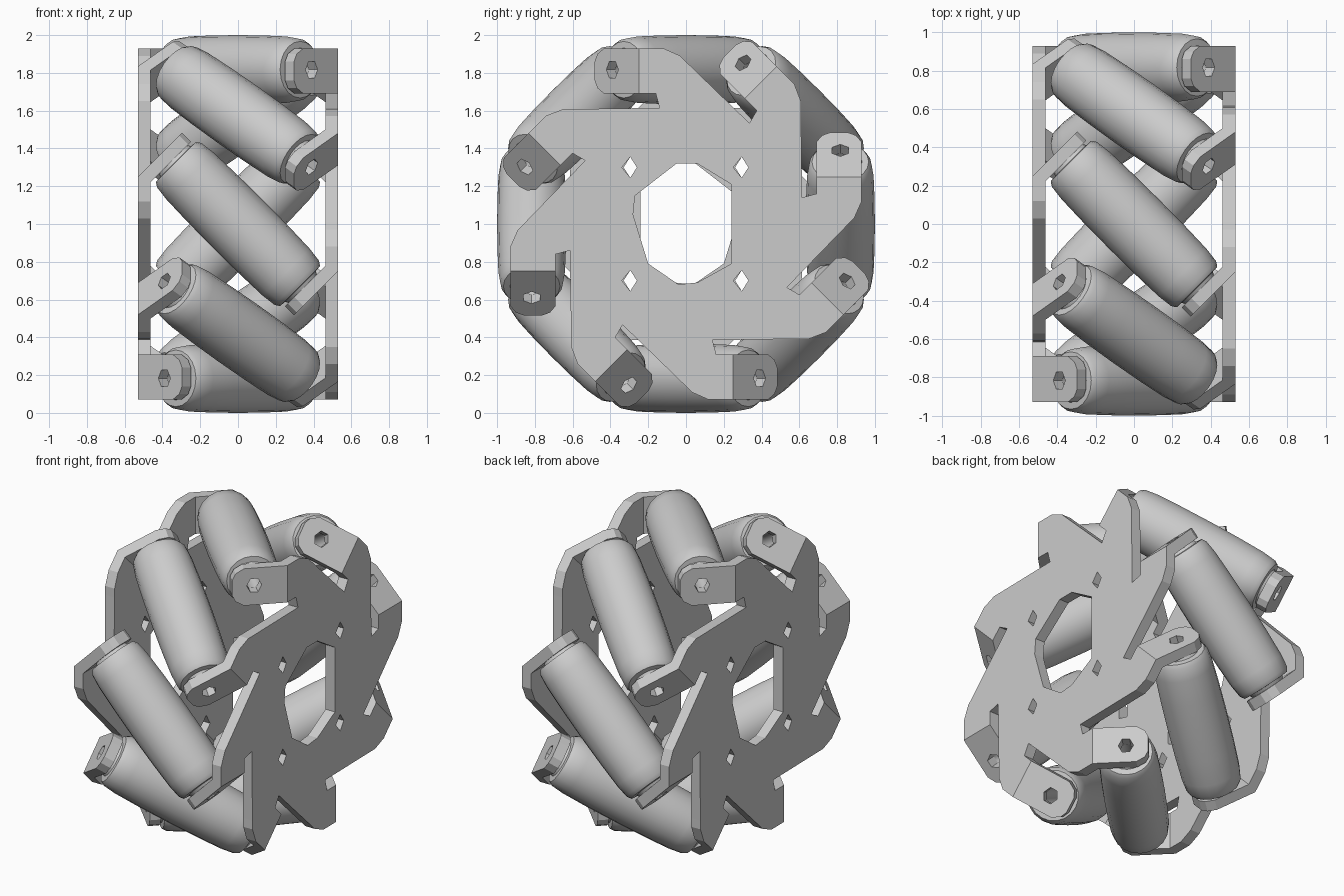
import bpy, bmesh
from math import sin, cos, pi, radians, sqrt
from mathutils import Matrix, Vector

if "Cube" in bpy.data.objects:
    bpy.data.objects.remove(bpy.data.objects["Cube"])

N = 8                      # rollers around the wheel
R = 0.817                  # radius of the roller centres
H = sqrt(0.5)
OUT, TH, BEND = 0.53, 0.067, 0.25


def sector(k):
    """Local (x, tangent, radial) frame of one roller station."""
    a = radians(45 * k)
    return Matrix(((1, 0, 0, 0),
                   (0, -sin(a), cos(a), 0),
                   (0, cos(a), sin(a), 1),
                   (0, 0, 0, 1)))


def prism(bm, ring_a, ring_b, skip=()):
    """Closed solid between two rings; skipped sides are left open for welding."""
    a = [bm.verts.new(p) for p in ring_a]
    b = [bm.verts.new(p) for p in ring_b]
    bm.faces.new(a)
    bm.faces.new(b[::-1])
    for i in range(len(a)):
        if i not in skip:
            j = (i + 1) % len(a)
            bm.faces.new((a[i], b[i], b[j], a[j]))


def make(name, bm):
    bmesh.ops.remove_doubles(bm, verts=bm.verts, dist=1e-4)
    bmesh.ops.recalc_face_normals(bm, faces=bm.faces)
    me = bpy.data.meshes.new(name)
    bm.to_mesh(me)
    bm.free()
    ob = bpy.data.objects.new(name, me)
    bpy.context.collection.objects.link(ob)
    return ob


# side plate: pinwheel outline with eight tabs bent inward by 45 degrees
bm = bmesh.new()
outer, inner, bends = [], [], []
bend_in = BEND - TH * (sqrt(2) - 1)
for k in range(N):
    m = sector(k)
    for i, (t, r) in enumerate([(-.01, .85), (.03, .89), (.12, .93), (BEND, .93),
                                (BEND, .69), (.16, .69), (.14, .615)]):
        if i == 3:
            bends.append(len(outer))
        ti = bend_in if i in (3, 4) else t
        outer.append(m @ Vector((OUT, t, r)))
        inner.append(m @ Vector((OUT - TH, ti, r)))
prism(bm, outer, inner, bends)

tab = [(0, .93), (.26, .93), (.31, .9), (.33, .86), (.33, .76), (.31, .72), (.26, .69), (0, .69)]
for k in range(N):
    m = sector(k)
    top, low = [], []
    for u, r in tab:
        top.append(m @ Vector((OUT - H * u, BEND + H * u, r)))
        v = max(u, TH * (sqrt(2) - 1))
        low.append(m @ Vector((OUT - H * TH - H * v, BEND - H * TH + H * v, r)))
    prism(bm, top, low, [len(tab) - 1])
plate = make("right_side_plate", bm)

# cutter: hub opening, four mounting holes, eight axle holes
bm = bmesh.new()
hub = [(-.05, .32), (.06, .32), (.24, .21), (.24, -.21), (.06, -.31),
       (-.04, -.32), (-.2, -.21), (-.28, .05), (-.27, .15)]
holes = [hub]
for sy in (-1, 1):
    for sz in (-1, 1):
        cy, cz = .295 * sy, .3 * sz
        holes.append([(cy - .045, cz), (cy, cz + .055), (cy + .035, cz), (cy, cz - .055)])
for pts in holes:
    prism(bm, [(.4, y, z + 1) for y, z in pts], [(.6, y, z + 1) for y, z in pts])
for k in range(N):
    m = sector(k)
    rings = []
    for s in (.42, .62):
        rings.append([m @ Vector((s * H - H * .045 * cos(i * pi / 3),
                                  s * H + H * .045 * cos(i * pi / 3),
                                  R + .05 * sin(i * pi / 3))) for i in range(6)])
    prism(bm, *rings)
cutter = make("hole_cutter", bm)
cutter.hide_render = True

mod = plate.modifiers.new("holes", 'BOOLEAN')
mod.object = cutter
mod.operation = 'DIFFERENCE'
mod.solver = 'EXACT'
dg = bpy.context.evaluated_depsgraph_get()
cut_mesh = bpy.data.meshes.new_from_object(plate.evaluated_get(dg))
plate.modifiers.clear()
plate.data = cut_mesh
bpy.data.objects.remove(cutter)

# opposite plate is the same part turned half a revolution
left = bpy.data.objects.new("left_side_plate", plate.data)
left.rotation_euler = (0, 0, pi)
bpy.context.collection.objects.link(left)

# roller: slightly barrelled lathe with end collars and a bore
half = [(.0, .183), (.2, .181), (.36, .176), (.44, .166), (.465, .15),
        (.467, .115), (.487, .105), (.487, .048)]
profile = [(-s, r) for s, r in half[:0:-1]] + half
SEG = 20
bm = bmesh.new()
rows = [[bm.verts.new((r * cos(2 * pi * i / SEG), r * sin(2 * pi * i / SEG), s))
         for i in range(SEG)] for s, r in profile]
for p in range(len(rows)):
    a, b = rows[p], rows[(p + 1) % len(rows)]
    for i in range(SEG):
        j = (i + 1) % SEG
        bm.faces.new((a[i], a[j], b[j], b[i]))
roller = make("roller_1", bm)
bpy.context.view_layer.objects.active = roller
roller.select_set(True)
bpy.ops.object.shade_smooth_by_angle(angle=radians(30))

# place the rollers at 45 degrees around the rim
axis = Matrix(((0, H, H, 0), (0, -H, H, 0), (1, 0, 0, R), (0, 0, 0, 1)))
for k in range(N):
    ob = roller
    if k:
        ob = bpy.data.objects.new(f"roller_{k + 1}", roller.data)
        bpy.context.collection.objects.link(ob)
    # the station frame is mirrored, so keep only its position and axis
    m = sector(k) @ axis
    d = (m.to_3x3() @ Vector((0, 0, 1))).normalized()
    ob.matrix_world = Matrix.Translation(m.translation) @ d.to_track_quat('Z', 'Y').to_matrix().to_4x4()
